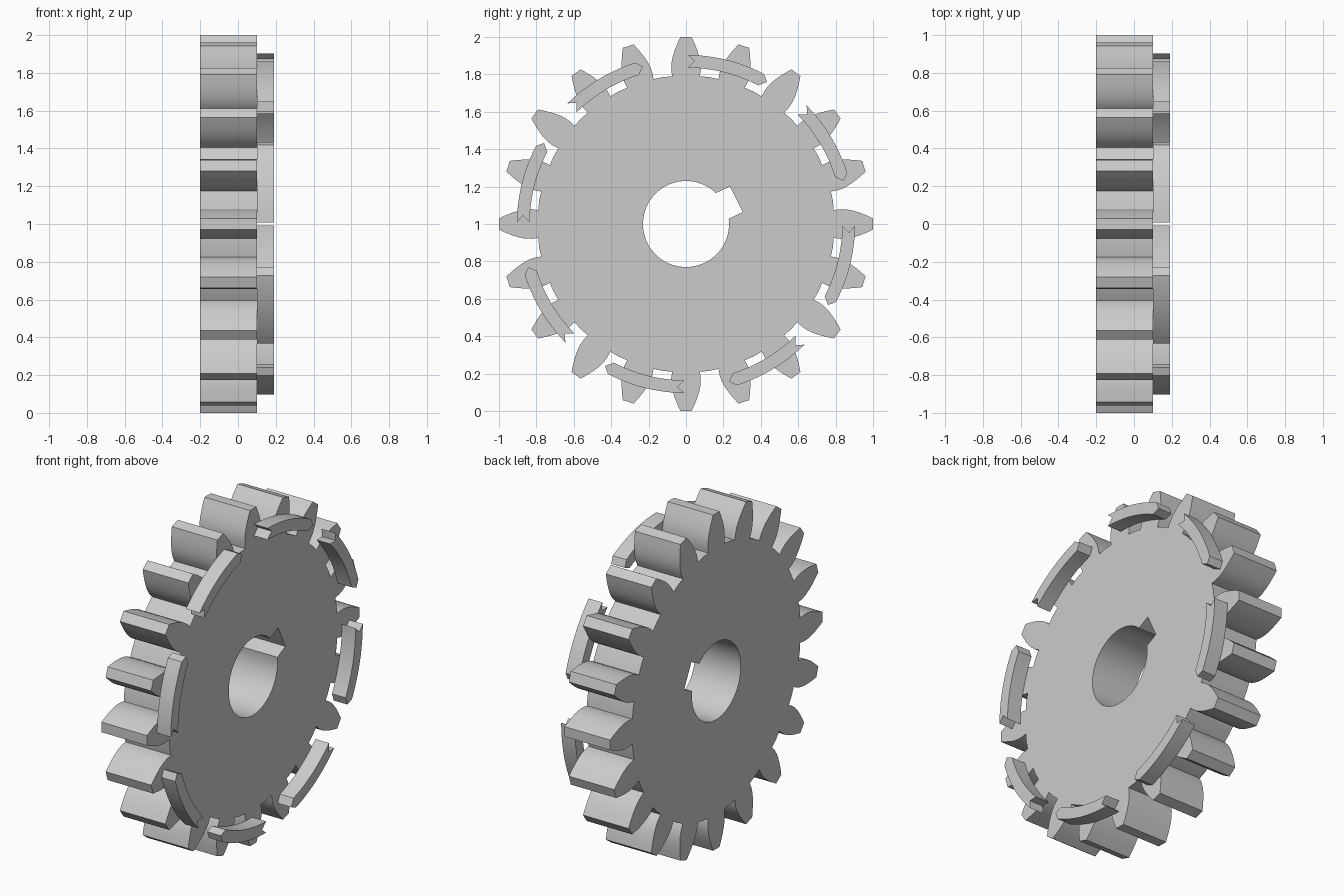
import bpy
import bmesh
from math import sin, cos, radians, hypot, atan2, degrees, sqrt
from mathutils import Vector

cube = bpy.data.objects.get("Cube")
if cube:
    bpy.data.objects.remove(cube, do_unlink=True)

grey = bpy.data.materials.new("plain_grey")
grey.use_nodes = True
colour = (0.6, 0.6, 0.6, 1)
grey.diffuse_color = colour
grey.node_tree.nodes["Principled BSDF"].inputs["Base Color"].default_value = colour

TEETH = 20
ARROWS = 8


def polar(r, deg):
    return (r * cos(radians(deg)), r * sin(radians(deg)))


def extruded_plate(name, loops, x0, x1):
    """Fill closed (y, z) loops, later loops being holes, and extrude along x."""
    bm = bmesh.new()
    edges = []
    for loop in loops:
        verts = [bm.verts.new((x0, y, z + 1)) for y, z in loop]
        edges += [bm.edges.new((v, verts[i - 1])) for i, v in enumerate(verts)]
    bmesh.ops.triangle_fill(bm, edges=edges, use_beauty=True, normal=Vector((1, 0, 0)))
    result = bmesh.ops.extrude_face_region(bm, geom=bm.faces[:], use_keep_orig=True)
    moved = [g for g in result["geom"] if isinstance(g, bmesh.types.BMVert)]
    bmesh.ops.translate(bm, verts=moved, vec=(x1 - x0, 0, 0))
    bmesh.ops.recalc_face_normals(bm, faces=bm.faces[:])
    mesh = bpy.data.meshes.new(name)
    bm.to_mesh(mesh)
    bm.free()
    mesh.materials.append(grey)
    obj = bpy.data.objects.new(name, mesh)
    bpy.context.collection.objects.link(obj)
    bpy.ops.object.select_all(action="DESELECT")
    obj.select_set(True)
    bpy.context.view_layer.objects.active = obj
    bpy.ops.object.shade_smooth_by_angle(angle=radians(25))
    return obj


# Tooth flank: distance from the axis and half the tooth width there
flank = [(0.79, 0.074), (0.825, 0.079), (0.86, 0.078), (0.895, 0.071),
         (0.93, 0.060), (0.965, 0.046), (1.0, 0.03)]
tooth = [(r, -w) for r, w in flank] + [(r, w) for r, w in reversed(flank)]
rim = []
for i in range(TEETH):
    turn = i * 360 / TEETH
    rim += [polar(hypot(a, b), turn + degrees(atan2(b, a))) for a, b in tooth]
    rim.append(polar(0.795, turn + 180 / TEETH))

# Shaft bore with a square keyway
bore_r, key_half, key_depth, key_turn = 0.23, 0.077, 0.30, 26.3
gap = degrees(atan2(key_half, sqrt(bore_r ** 2 - key_half ** 2)))
steps = 64
bore = [polar(bore_r, key_turn + gap + (360 - 2 * gap) * i / steps)
        for i in range(steps + 1)]
corner = degrees(atan2(key_half, key_depth))
bore += [polar(hypot(key_depth, key_half), key_turn + s * corner) for s in (-1, 1)]

extruded_plate("gear_wheel", [rim, bore], -0.2, 0.1)

# Curved arrows with a pointed head and a notched tail
inner, outer, middle = 0.836, 0.904, 0.874
for k in range(ARROWS):
    tip = 15.3 + k * 360 / ARROWS
    shoulder, tail = tip + 2.2, tip + 29.2
    sweep = [shoulder + (tail - shoulder) * i / 12 for i in range(13)]
    outline = [polar(middle, tip)] + [polar(outer, a) for a in sweep]
    outline.append(polar(middle, tail - 2.4))
    outline += [polar(inner, a) for a in reversed(sweep)]
    extruded_plate(f"direction_arrow_{k + 1}", [outline], 0.1, 0.19)
